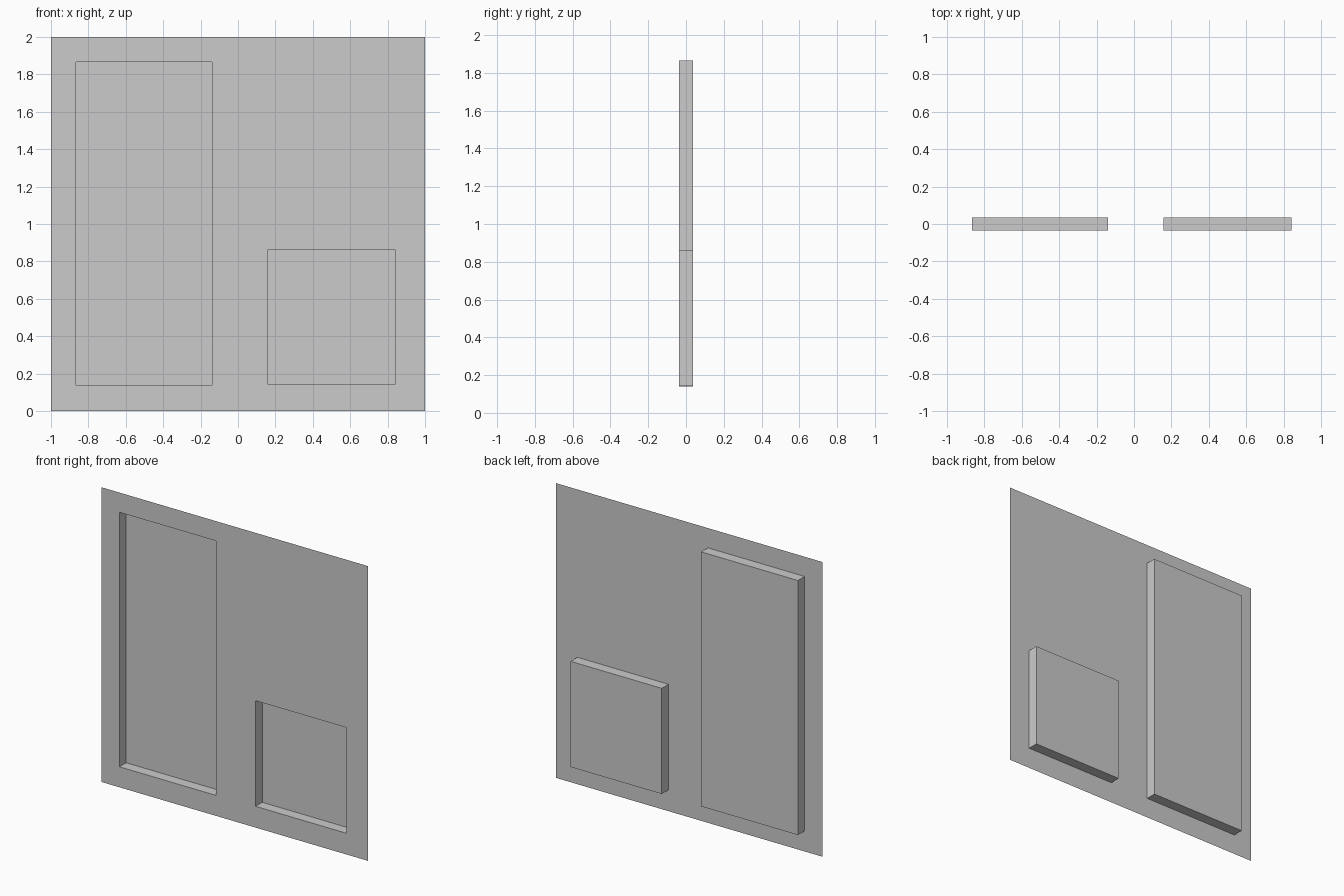
import bpy, bmesh

if "Cube" in bpy.data.objects:
    bpy.data.objects.remove(bpy.data.objects["Cube"])

FRONT, BACK = -0.036, 0.036


def rect(bm, x0, x1, z0, z1, y):
    """Four corner vertices, counter-clockwise seen from the front."""
    return [bm.verts.new((x, y, z)) for x, z in
            ((x0, z0), (x1, z0), (x1, z1), (x0, z1))]


def bridge(bm, a, b):
    """Ring of quads joining two rectangles."""
    for i in range(4):
        j = (i + 1) % 4
        bm.faces.new((a[i], a[j], b[j], b[i]))


def bay(bm, outer, opening):
    """Section of the sheet with one pocket pressed towards the back."""
    border = rect(bm, *outer, FRONT)
    rim = rect(bm, *opening, FRONT)
    floor = rect(bm, *opening, BACK)
    bridge(bm, border, rim)
    bridge(bm, rim, floor)
    bm.faces.new(floor)


bm = bmesh.new()
# Tall pocket on the left, small pocket at lower right
bay(bm, (-1, 0, 0, 2), (-0.865, -0.139, 0.139, 1.866))
bay(bm, (0, 1, 0, 2), (0.157, 0.841, 0.144, 0.861))
bmesh.ops.remove_doubles(bm, verts=bm.verts, dist=0.0001)

mesh = bpy.data.meshes.new("recessed_panel")
bm.to_mesh(mesh)
bm.free()
panel = bpy.data.objects.new("recessed_panel", mesh)
bpy.context.collection.objects.link(panel)
